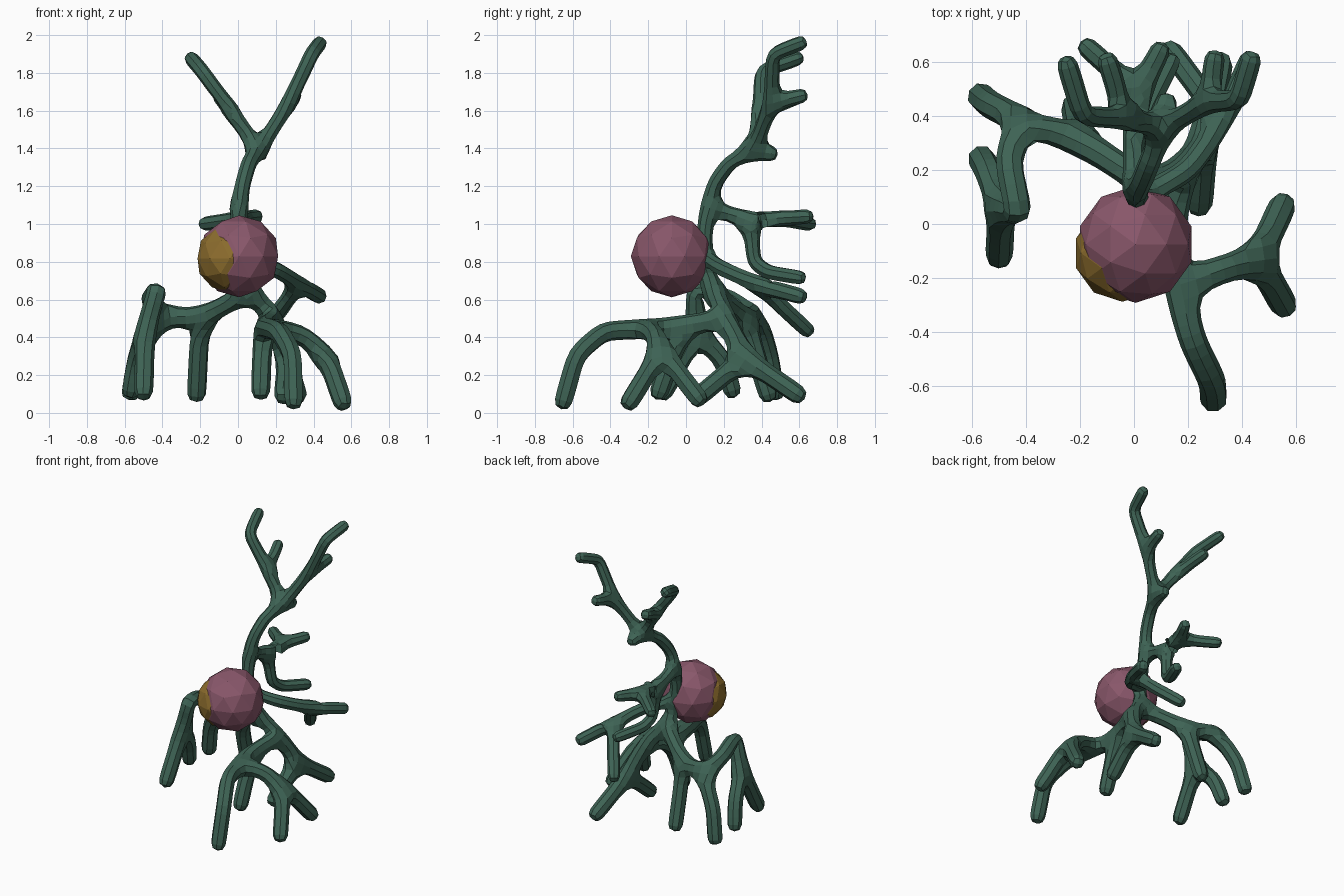
import bpy
from mathutils import Vector

if "Cube" in bpy.data.objects:
    bpy.data.objects.remove(bpy.data.objects["Cube"])

def material(name, rgb):
    m = bpy.data.materials.new(name)
    m.diffuse_color = (*rgb, 1)
    m.use_nodes = True
    m.node_tree.nodes["Principled BSDF"].inputs["Base Color"].default_value = m.diffuse_color
    return m

GREEN = material("dark green", (0.048, 0.125, 0.09))
PINK = material("dusky pink", (0.25, 0.095, 0.145))
GOLD = material("ochre", (0.26, 0.15, 0.026))

def ball(name, centre, radius, mat):
    bpy.ops.mesh.primitive_ico_sphere_add(subdivisions=2, radius=radius, location=centre)
    ob = bpy.context.object
    ob.name = name
    ob.data.materials.append(mat)

# Branch joints: name -> (x, y, z)
J = {
    "root": (.02, .09, .82), "neck": (.0, .11, 1.09), "fork": (.11, .36, 1.39),
    "crown_l": (-.03, .39, 1.59), "crown_r": (.27, .45, 1.64),
    "back": (0, .34, 1.02), "back_tip": (.02, .48, 1.03),
    "side": (.33, .38, .68), "hip": (.06, .14, .64),
    "left": (-.2, .31, .5), "left_far": (-.41, .38, .51), "knee_l": (-.49, .06, .44),
    "right": (.19, .21, .51), "knee_r": (.26, .31, .29),
    "front": (.155, -.225, .45), "mid": (.13, -.02, .46), "knee_f": (.46, -.13, .33),
}
# Each run: radius, then joints and bend points, from the root outwards
RUNS = [
    # upper trunk and crown
    (.044, "root", "neck", (.03, .16, 1.23), (.06, .235, 1.33), "fork"),
    (.042, "fork", (.12, .46, 1.37)),
    (.042, "fork", "crown_l", (-.19, .4, 1.81), (-.25, .6, 1.88)),
    (.042, "crown_l", (-.1, .61, 1.68)),
    (.042, "fork", "crown_r", (.39, .46, 1.9), (.435, .615, 1.96)),
    (.042, "crown_r", (.3, .62, 1.68)),
    # back branch
    (.042, "neck", "back", "back_tip", (-.18, .66, 1.0)),
    (.042, "back_tip", (.1, .65, 1.04)),
    (.042, "back", (.02, .36, .8), (.05, .43, .745), (.14, .61, .715)),
    # right side branch
    (.046, "root", (.2, .2, .76), "side", (.435, .615, .615)),
    (.046, "side", (.13, .65, .43)),
    # left legs
    (.056, "root", "hip", "left", "left_far", (-.53, .44, .3), (-.57, .475, .09)),
    (.056, "left", (-.22, .44, .08)),
    (.056, "left_far", (-.47, .24, .6), (-.425, .04, .66), "knee_l", (-.5, -.13, .09)),
    (.056, "knee_l", (-.54, .2, .27), (-.57, .25, .1)),
    # right legs
    (.056, "hip", "right", "knee_r", (.32, .61, .085)),
    (.056, "knee_r", (.24, .06, .08)),
    # front legs
    (.056, "right", "mid", "front", (.22, -.44, .43), (.29, -.58, .31), (.295, -.655, .04)),
    (.056, "mid", (.12, -.15, .09)),
    (.056, "front", (.32, -.17, .42), "knee_f", (.56, -.31, .04)),
    (.056, "knee_f", (.555, .08, .06)),
]
TIP = .03  # the rounding shortens each free tip, so lengthen it first
verts, edges, radii, index = [], [], [], {}
for r, *points in RUNS:
    free = not isinstance(points[-1], str)
    points = [Vector(J[p] if isinstance(p, str) else p) for p in points]
    if free:
        points[-1] += (points[-1] - points[-2]).normalized() * TIP
    last = None
    for p in map(tuple, points):
        if p not in index:
            index[p] = len(verts)
            verts.append(p)
            radii.append(r)
        if last is not None and (last, index[p]) not in edges:
            edges.append((last, index[p]))
        last = index[p]

# One skinned mesh for all the branches
mesh = bpy.data.meshes.new("branches")
mesh.from_pydata(verts, edges, [])
branches = bpy.data.objects.new("branches", mesh)
bpy.context.collection.objects.link(branches)
mesh.materials.append(GREEN)
skin = branches.modifiers.new("skin", 'SKIN')
skin.use_smooth_shade = False
for i, sv in enumerate(mesh.skin_vertices[0].data):
    sv.radius = (radii[i], radii[i])
    sv.use_root = i == 0
sub = branches.modifiers.new("rounding", 'SUBSURF')
sub.levels = sub.render_levels = 1

# Body ball with a patch bulging slightly out of its front left
ball("body", (.006, -.075, .829), .217, PINK)
ball("patch", (-.043, -.108, .818), .18, GOLD)
